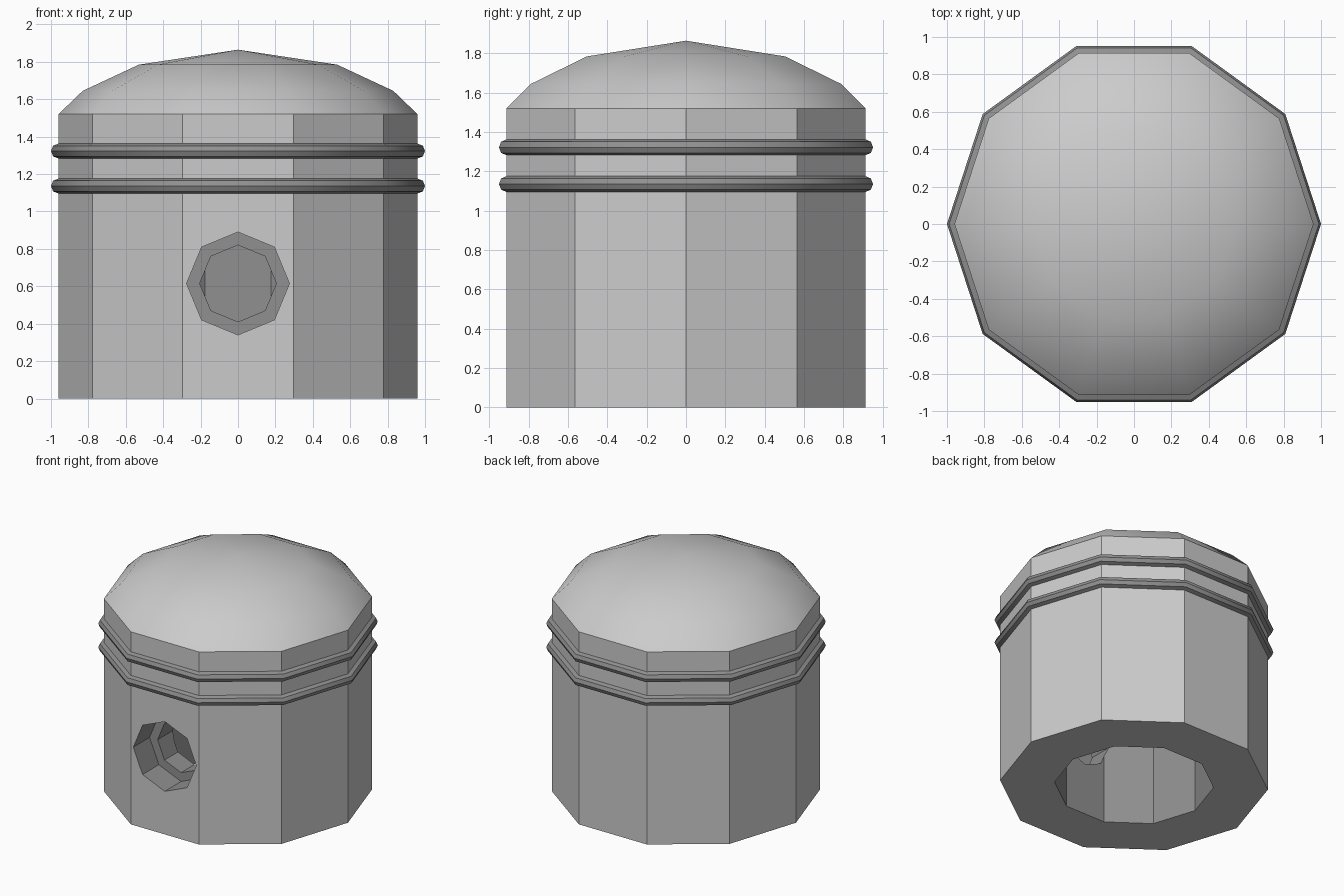
import bpy, bmesh
from math import pi, cos, sin, radians

if "Cube" in bpy.data.objects:
    bpy.data.objects.remove(bpy.data.objects["Cube"])

SIDES = 10


def material(name, v):
    m = bpy.data.materials.new(name)
    m.diffuse_color = (v, v, v, 1)
    m.use_nodes = True
    m.node_tree.nodes["Principled BSDF"].inputs["Base Color"].default_value = m.diffuse_color
    return m


light = material("light_metal", 0.8)
dark = material("dark_metal", 0.28)


def lathe(name, profile, closed, dark_from):
    """Revolve (radius, z) points; segments from index dark_from on are dark."""
    bm = bmesh.new()
    rows = []
    for r, z in profile:
        if r == 0:
            rows.append([bm.verts.new((0, 0, z))] * SIDES)
        else:
            rows.append([bm.verts.new((r * cos(2 * pi * i / SIDES),
                                       r * sin(2 * pi * i / SIDES), z))
                         for i in range(SIDES)])
    for k in range(len(rows) if closed else len(rows) - 1):
        a, b = rows[k], rows[(k + 1) % len(rows)]
        for i in range(SIDES):
            j = (i + 1) % SIDES
            quad = list(dict.fromkeys([a[i], a[j], b[j], b[i]]))
            bm.faces.new(quad).material_index = int(k >= dark_from)
    bmesh.ops.recalc_face_normals(bm, faces=bm.faces[:])
    me = bpy.data.meshes.new(name)
    bm.to_mesh(me)
    bm.free()
    ob = bpy.data.objects.new(name, me)
    bpy.context.collection.objects.link(ob)
    me.materials.append(light)
    me.materials.append(dark)
    return ob


def select(ob):
    bpy.ops.object.select_all(action='DESELECT')
    ob.select_set(True)
    bpy.context.view_layer.objects.active = ob


def bore(body, radius, y0, y1):
    """Cut an eight-sided hole into the front wall."""
    bpy.ops.mesh.primitive_cylinder_add(vertices=8, radius=radius, depth=y1 - y0,
                                        location=(0, (y0 + y1) / 2, 0.615),
                                        rotation=(pi / 2, 0, 0))
    cutter = bpy.context.object
    cutter.hide_render = True
    cutter.data.materials.append(light)
    cutter.data.materials.append(dark)
    for p in cutter.data.polygons:
        p.material_index = 1
    mod = body.modifiers.new("bore", 'BOOLEAN')
    mod.operation = 'DIFFERENCE'
    mod.solver = 'EXACT'
    mod.object = cutter
    select(body)
    bpy.ops.object.modifier_apply(modifier=mod.name)
    bpy.data.objects.remove(cutter)


# Piston body: dome, skirt, underside and hollow interior
body = lathe("piston_body",
             [(0, 1.865), (0.53, 1.785), (0.83, 1.645), (0.96, 1.52), (0.96, 0),
              (0.57, 0), (0.57, 1.2), (0, 1.2)], False, 5)

# Stepped pin hole in the front wall
bore(body, 0.275, -1.2, -0.71)
bore(body, 0.205, -1.1, -0.3)

# Two sealing rings
rings = []
for name, z in (("upper_ring", 1.323), ("lower_ring", 1.136)):
    section = [(0.96 + 0.04 * cos(k * pi / 4), z + 0.04 * sin(k * pi / 4))
               for k in range(8)]
    rings.append(lathe(name, section, True, 0))

# Smooth dome, crisp facets elsewhere
for ob in [body] + rings:
    select(ob)
    bpy.ops.object.shade_smooth_by_angle(angle=radians(35))
